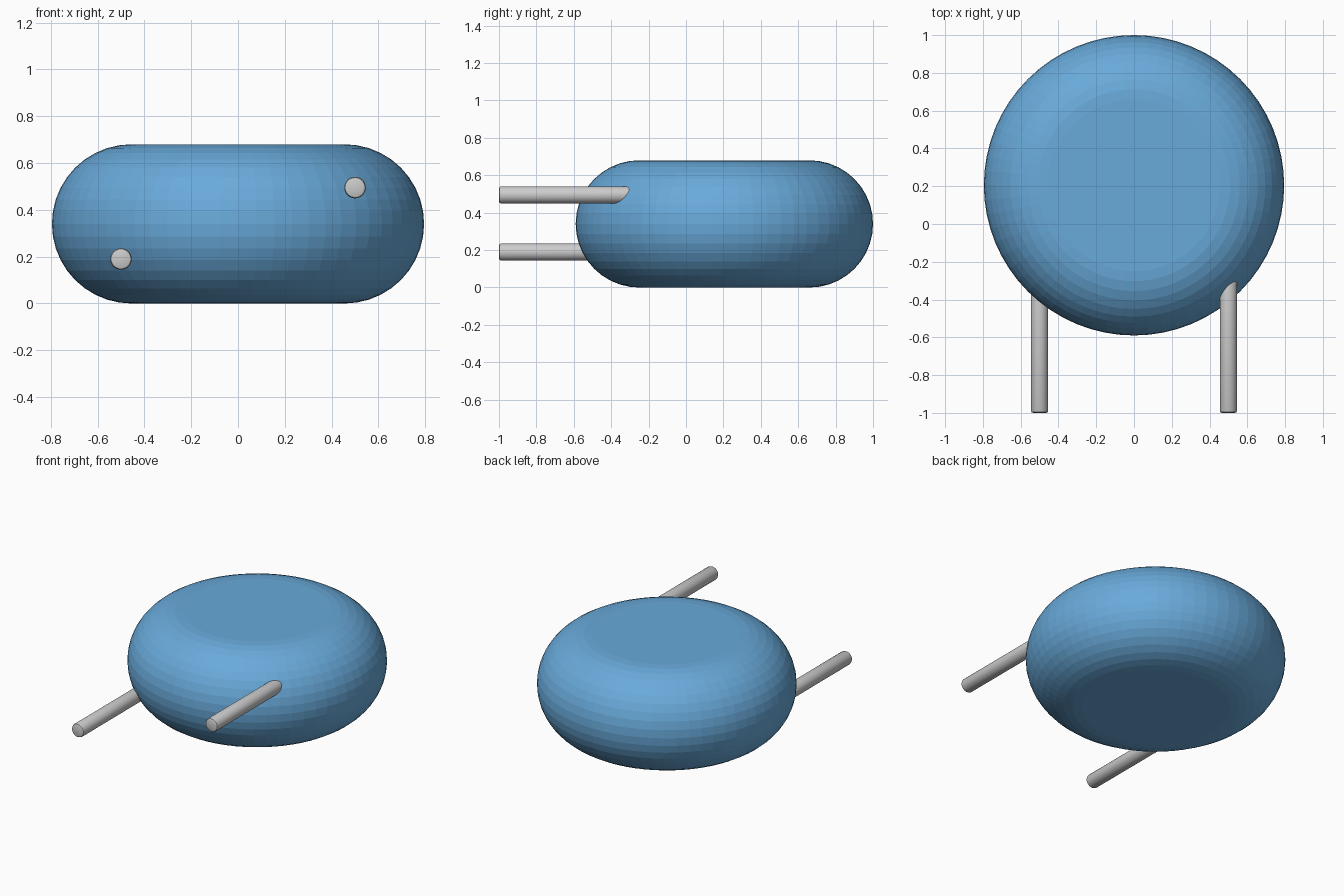
import bpy, bmesh
from math import sin, cos, pi
from mathutils import Vector, Matrix

if "Cube" in bpy.data.objects:
    bpy.data.objects.remove(bpy.data.objects["Cube"])


def lathe(name, profile, sides, matrix, material=None, angle=None):
    """Spin an (r, z) profile around its axis, then place it with a matrix."""
    bm = bmesh.new()
    rings = []
    for r, z in profile:
        rings.append([bm.verts.new((r * cos(2 * pi * i / sides), r * sin(2 * pi * i / sides), z))
                      for i in range(sides)])
    for a, b in zip(rings, rings[1:]):
        for i in range(sides):
            j = (i + 1) % sides
            bm.faces.new((a[i], a[j], b[j], b[i]))
    bm.faces.new(rings[0][::-1])
    bm.faces.new(rings[-1])
    bm.transform(matrix)
    bmesh.ops.recalc_face_normals(bm, faces=bm.faces)
    mesh = bpy.data.meshes.new(name)
    bm.to_mesh(mesh)
    bm.free()
    obj = bpy.data.objects.new(name, mesh)
    bpy.context.collection.objects.link(obj)
    if material:
        mesh.materials.append(material)
    bpy.ops.object.select_all(action='DESELECT')
    obj.select_set(True)
    bpy.context.view_layer.objects.active = obj
    if angle:
        bpy.ops.object.shade_smooth_by_angle(angle=angle)
    return obj


blue = bpy.data.materials.new("blue")
blue.diffuse_color = (0.14, 0.4, 0.7, 1)
blue.use_nodes = True
blue.node_tree.nodes["Principled BSDF"].inputs["Base Color"].default_value = blue.diffuse_color

# Round cushion body with a fully rounded rim
R, H, STEPS = 0.795, 0.68, 20
h = H / 2
rim = [(R - h + h * sin(pi * k / STEPS), h - h * cos(pi * k / STEPS)) for k in range(STEPS + 1)]
lathe("body", rim, 64, Matrix.Translation((0, 0.205, 0)), blue)

# Two straight pins reaching from the front into the body
r, c, length = 0.046, 0.012, 1.0
pin = [(r - c, 0), (r - c * 0.3, c * 0.3), (r, c),
       (r, length - c), (r - c * 0.3, length - c * 0.3), (r - c, length)]
for name, x, z in (("lower_pin", -0.5, 0.19), ("upper_pin", 0.5, 0.495)):
    place = Matrix.Translation((x, -1, z)) @ Matrix.Rotation(-pi / 2, 4, 'X')
    lathe(name, pin, 32, place, angle=pi / 6)
